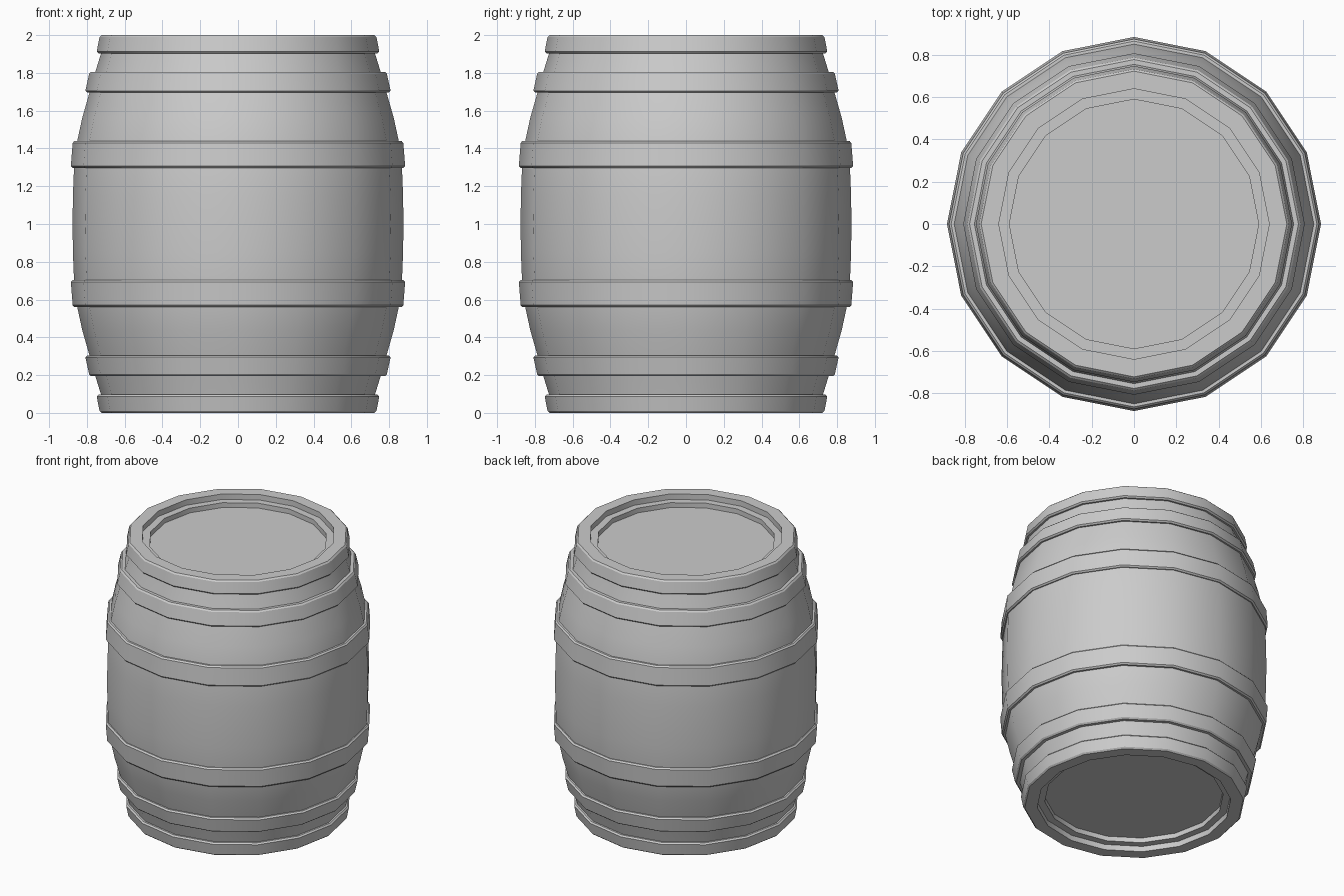
import bpy, bmesh
from math import cos, sin, pi, radians

if "Cube" in bpy.data.objects:
    bpy.data.objects.remove(bpy.data.objects["Cube"])

SIDES = 16


def lathe(name, profile, closed=False):
    """Revolve (radius, z) points around z; open ends are capped with flat discs."""
    bm = bmesh.new()
    rings = [[bm.verts.new((r * cos(2 * pi * i / SIDES), r * sin(2 * pi * i / SIDES), z))
              for i in range(SIDES)] for r, z in profile]
    pairs = list(zip(rings, rings[1:]))
    if closed:
        pairs.append((rings[-1], rings[0]))
    else:
        bm.faces.new(rings[0])
        bm.faces.new(rings[-1])
    for a, b in pairs:
        for i in range(SIDES):
            j = (i + 1) % SIDES
            bm.faces.new((a[i], a[j], b[j], b[i]))
    bmesh.ops.recalc_face_normals(bm, faces=bm.faces)
    mesh = bpy.data.meshes.new(name)
    bm.to_mesh(mesh)
    bm.free()
    obj = bpy.data.objects.new(name, mesh)
    bpy.context.collection.objects.link(obj)
    bpy.ops.object.select_all(action='DESELECT')
    obj.select_set(True)
    bpy.context.view_layer.objects.active = obj
    bpy.ops.object.shade_smooth_by_angle(angle=radians(30))
    return obj


def flip(profile):
    return [(r, 2 - z) for r, z in profile]


# Barrel body: stepped recessed lid, rim, then bulging staves, mirrored about mid-height
upper = [(0.59, 1.925), (0.59, 1.96), (0.64, 1.96), (0.64, 2.0), (0.70, 2.0),
         (0.726, 1.9), (0.757, 1.8), (0.788, 1.69), (0.825, 1.56), (0.851, 1.44),
         (0.868, 1.3), (0.874, 1.15)]
lower = flip(upper)
lathe("barrel_body", upper + [(0.876, 1.0)] + lower[::-1])


# Hoops: tapered bands with small bevels, in mirrored pairs
def hoop(z0, z1, r0, r1, depth=0.06, b=0.01):
    return [(r0 - depth, z0), (r0 - b, z0), (r0, z0 + b),
            (r1, z1 - b), (r1 - b, z1), (r1 - depth, z1)]


for name, dims in (("end_hoop", (1.903, 2.0, 0.748, 0.733)),
                   ("quarter_hoop", (1.695, 1.805, 0.808, 0.788)),
                   ("bulge_hoop", (1.297, 1.44, 0.885, 0.875))):
    band = hoop(*dims)
    lathe("upper_" + name, band, closed=True)
    lathe("lower_" + name, flip(band), closed=True)
